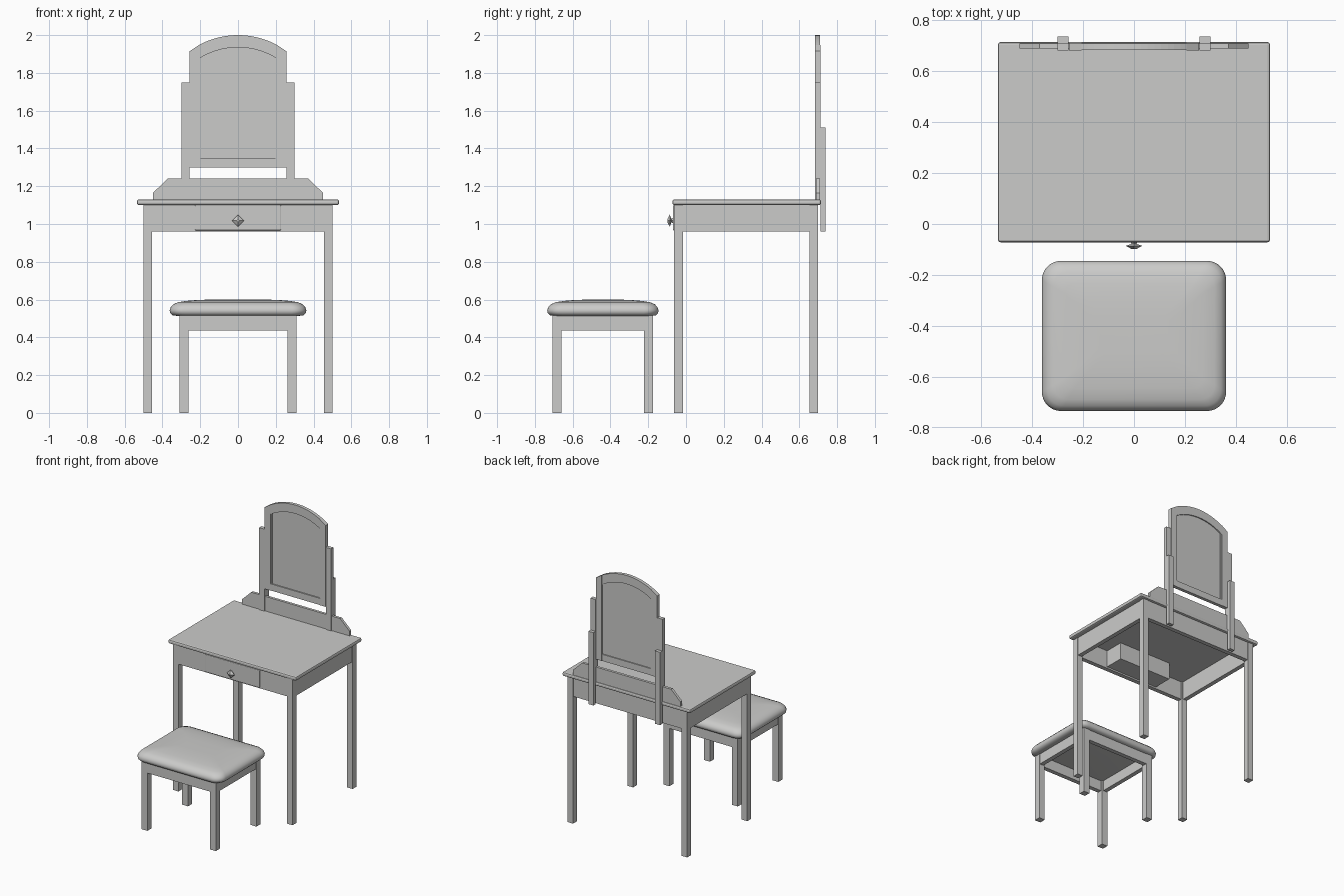
import bpy, bmesh, math

if "Cube" in bpy.data.objects:
    bpy.data.objects.remove(bpy.data.objects["Cube"])

grey = bpy.data.materials.new("plain grey")
grey.diffuse_color = (0.6, 0.6, 0.59, 1)
grey.use_nodes = True
grey.node_tree.nodes["Principled BSDF"].inputs["Base Color"].default_value = grey.diffuse_color


def finish(name, bm, bevel=0.0, segments=2, smooth=False):
    bmesh.ops.recalc_face_normals(bm, faces=bm.faces)
    me = bpy.data.meshes.new(name)
    bm.to_mesh(me)
    bm.free()
    me.materials.append(grey)
    ob = bpy.data.objects.new(name, me)
    bpy.context.collection.objects.link(ob)
    if bevel:
        m = ob.modifiers.new("bevel", 'BEVEL')
        m.width, m.segments = bevel, segments
    if smooth:
        for p in me.polygons:
            p.use_smooth = True
    return ob


def box(name, x0, x1, y0, y1, z0, z1, bevel=0.0):
    bm = bmesh.new()
    bmesh.ops.create_cube(bm, size=1)
    for v in bm.verts:
        v.co = ((x0 + x1) / 2 + v.co.x * (x1 - x0),
                (y0 + y1) / 2 + v.co.y * (y1 - y0),
                (z0 + z1) / 2 + v.co.z * (z1 - z0))
    return finish(name, bm, bevel)


def plate(name, outline, y0, y1):
    """Extrude an x-z outline from y0 to y1."""
    bm = bmesh.new()
    f = bm.faces.new([bm.verts.new((x, y0, z)) for x, z in outline])
    r = bmesh.ops.extrude_face_region(bm, geom=[f])
    for v in r["geom"]:
        if isinstance(v, bmesh.types.BMVert):
            v.co.y = y1
    return finish(name, bm)


def arch(half, side_z, mid_z, n=16):
    """Circular arc points from left to right."""
    rise = mid_z - side_z
    r = (half * half + rise * rise) / (2 * rise)
    a = math.asin(half / r)
    return [(r * math.sin(t), mid_z - r + r * math.cos(t))
            for t in (-a + 2 * a * i / n for i in range(n + 1))]


def frame_of_legs(tag, hx, y0, y1, w, top, low, thick):
    """Four legs with side and back aprons between them."""
    for s, side in ((-1, "left"), (1, "right")):
        xs = sorted((s * hx, s * (hx - w)))
        box(f"{tag}_front_{side}_leg", *xs, y0, y0 + w, 0, top)
        box(f"{tag}_back_{side}_leg", *xs, y1 - w, y1, 0, top)
        xs = sorted((s * (hx - 0.003), s * (hx - thick)))
        box(f"{tag}_{side}_apron", *xs, y0 + w, y1 - w, low, top)
    box(f"{tag}_front_apron", -hx + w, hx - w, y0 + 0.003, y0 + thick, low, top)
    box(f"{tag}_back_apron", -hx + w, hx - w, y1 - thick, y1 - 0.003, low, top)


# Table
frame_of_legs("table", 0.50, -0.063, 0.70, 0.046, 1.102, 0.96, 0.036)
box("table_top", -0.535, 0.535, -0.072, 0.715, 1.10, 1.13, 0.01)
box("drawer_front", -0.228, 0.228, -0.069, -0.03, 0.966, 1.099, 0.005)
box("drawer_box", -0.222, 0.222, -0.03, 0.12, 0.972, 1.10)

# Faceted drawer knob: four-sided rings along y
bm = bmesh.new()
rings = []
for y, r in ((-0.066, 0.016), (-0.078, 0.010), (-0.086, 0.032), (-0.099, 0.008)):
    rings.append([bm.verts.new((r * math.cos(k * math.pi / 2), y,
                                1.018 + r * math.sin(k * math.pi / 2))) for k in range(4)])
for a, b in zip(rings, rings[1:]):
    for k in range(4):
        bm.faces.new((a[k], a[(k + 1) % 4], b[(k + 1) % 4], b[k]))
bm.faces.new(rings[0])
bm.faces.new(rings[-1])
finish("drawer_knob", bm)

# Low back board with clipped corners
plate("back_board", [(-0.45, 1.128), (0.45, 1.128), (0.45, 1.165), (0.372, 1.24),
                     (-0.372, 1.24), (-0.45, 1.165)], 0.689, 0.709)

# Mirror posts: front uprights and rear braces
for s, side in ((-1, "left"), (1, "right")):
    xs = sorted((s * 0.257, s * 0.30))
    box(f"mirror_{side}_post", *xs, 0.682, 0.711, 1.128, 1.75)
    box(f"mirror_{side}_brace", *xs, 0.711, 0.738, 0.96, 1.51)

# Mirror frame: stiles cut to the arch, arched top rail, bottom rail
outer = arch(0.256, 1.915, 2.0, 20)
z_in = next(z for x, z in arch(0.256, 1.915, 2.0, 200) if x > -0.207)
for s, side in ((-1, "left"), (1, "right")):
    plate(f"mirror_{side}_stile", [(s * 0.207, 1.30), (s * 0.256, 1.30),
                                   (s * 0.256, 1.915), (s * 0.207, z_in)], 0.682, 0.711)
plate("mirror_top_rail", arch(0.207, z_in, 2.0) + arch(0.207, 1.875, 1.935)[::-1], 0.684, 0.709)
box("mirror_bottom_rail", -0.207, 0.207, 0.684, 0.709, 1.30, 1.35)

# Thin inner lip and the glass panel
for s, side in ((-1, "left"), (1, "right")):
    box(f"mirror_{side}_lip", *sorted((s * 0.198, s * 0.208)), 0.689, 0.704, 1.345, 1.885)
plate("mirror_panel", [(0.207, 1.34), (-0.207, 1.34)] + arch(0.207, 1.88, 1.94), 0.693, 0.701)

# Stool
frame_of_legs("stool", 0.31, -0.708, -0.175, 0.048, 0.518, 0.435, 0.036)

# Padded cushion: stacked rounded-rectangle rings (inset, height)
bm = bmesh.new()
cy, hx, hy, seg = -0.44, 0.362, 0.295, 8
rings = []
for inset, z in ((0.035, 0.514), (0.014, 0.517), (0.003, 0.528), (0.0, 0.543), (0.006, 0.56),
                 (0.02, 0.575), (0.045, 0.586), (0.09, 0.593), (0.15, 0.598), (0.22, 0.60)):
    r = max(0.075 - 0.4 * inset, 0.03)
    ring = []
    for q, (sx, sy) in enumerate(((1, 1), (-1, 1), (-1, -1), (1, -1))):
        for k in range(seg + 1):
            a = (q + k / seg) * math.pi / 2
            ring.append(bm.verts.new((sx * (hx - inset - r) + r * math.cos(a),
                                      cy + sy * (hy - inset - r) + r * math.sin(a), z)))
    rings.append(ring)
n = len(rings[0])
for a, b in zip(rings, rings[1:]):
    for k in range(n):
        bm.faces.new((a[k], a[(k + 1) % n], b[(k + 1) % n], b[k]))
bm.faces.new(rings[0])
bm.faces.new(rings[-1])
finish("stool_cushion", bm, smooth=True)
